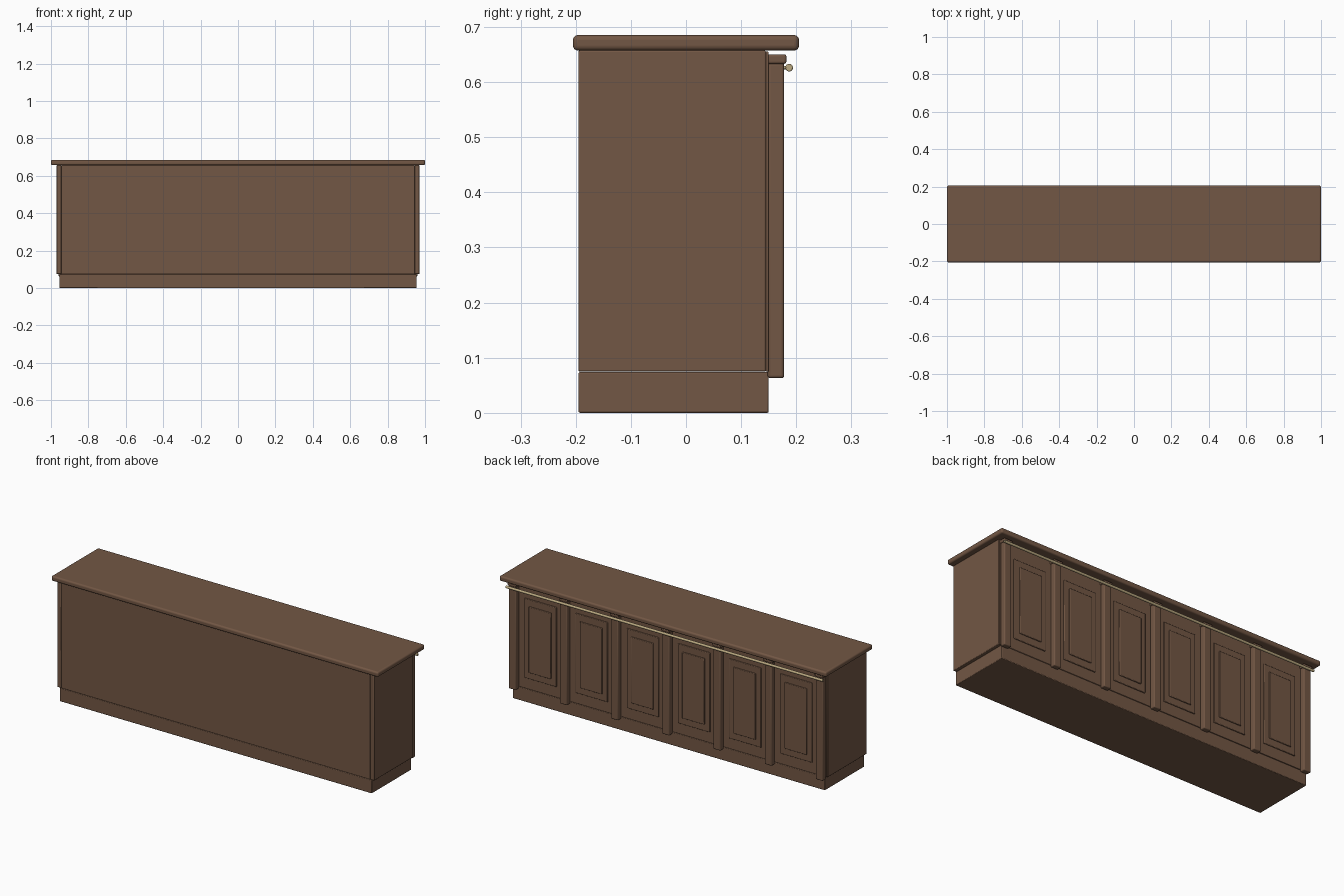
import bpy, math

if "Cube" in bpy.data.objects:
    bpy.data.objects.remove(bpy.data.objects["Cube"])

def material(name, rgb):
    m = bpy.data.materials.new(name)
    m.diffuse_color = (*rgb, 1)
    m.use_nodes = True
    m.node_tree.nodes["Principled BSDF"].inputs["Base Color"].default_value = m.diffuse_color
    return m

WOOD = material("brown_wood", (0.17, 0.095, 0.058))
BRASS = material("brass", (0.50, 0.40, 0.22))

def finish(o, name, mat, bevel, segs):
    o.name = name
    o.data.materials.append(mat)
    if bevel:
        b = o.modifiers.new("bevel", 'BEVEL')
        b.width, b.segments = bevel, segs
        b.limit_method = 'ANGLE'
    bpy.ops.object.shade_smooth_by_angle(angle=math.radians(35))
    return o

def box(name, x, y, z, bevel=0.003, segs=2):
    """Box from (min, max) ranges."""
    bpy.ops.mesh.primitive_cube_add(size=1, location=[sum(r) / 2 for r in (x, y, z)])
    o = bpy.context.object
    o.scale = [r[1] - r[0] for r in (x, y, z)]
    bpy.ops.object.transform_apply(location=False, rotation=False, scale=True)
    return finish(o, name, WOOD, bevel, segs)

def rod(name, p, r, length, rot):
    bpy.ops.mesh.primitive_cylinder_add(vertices=16, radius=r, depth=length, location=p, rotation=rot)
    return finish(bpy.context.object, name, BRASS, 0.0015, 2)

# Top slab, carcass and plinth
box("top_slab", (-1, 1), (-0.205, 0.205), (0.657, 0.685), 0.009, 4)
box("plinth", (-0.955, 0.955), (-0.195, 0.15), (0, 0.074))
box("carcass", (-0.945, 0.945), (-0.195, 0.143), (0.075, 0.657), 0.002)
for s, side in ((-1, "left"), (1, "right")):
    a, b = sorted((s * 0.945, s * 0.97))
    box(f"side_panel_{side}", (a, b), (-0.195, 0.145), (0.075, 0.657))
box("door_board", (-0.965, 0.965), (0.143, 0.15), (0.075, 0.655), 0.002)

# Pilasters with caps
PITCH = 0.313
for i in range(7):
    x = (i - 3) * PITCH
    box(f"pilaster_{i+1}", (x - 0.022, x + 0.022), (0.148, 0.178), (0.063, 0.635), 0.005, 3)
    box(f"pilaster_cap_{i+1}", (x - 0.026, x + 0.026), (0.147, 0.182), (0.633, 0.65), 0.004, 3)
    rod(f"rail_bracket_{i+1}", (x, 0.181, 0.626), 0.003, 0.012, (math.pi / 2, 0, 0))

# Doors with two raised fields
for i in range(6):
    x = (i - 2.5) * PITCH
    box(f"door_outer_field_{i+1}", (x - 0.098, x + 0.098), (0.148, 0.156), (0.135, 0.575), 0.003)
    box(f"door_inner_field_{i+1}", (x - 0.068, x + 0.068), (0.154, 0.162), (0.172, 0.538), 0.003)

# Long brass rail
rod("brass_rail", (0, 0.187, 0.626), 0.007, 1.94, (0, math.pi / 2, 0))
